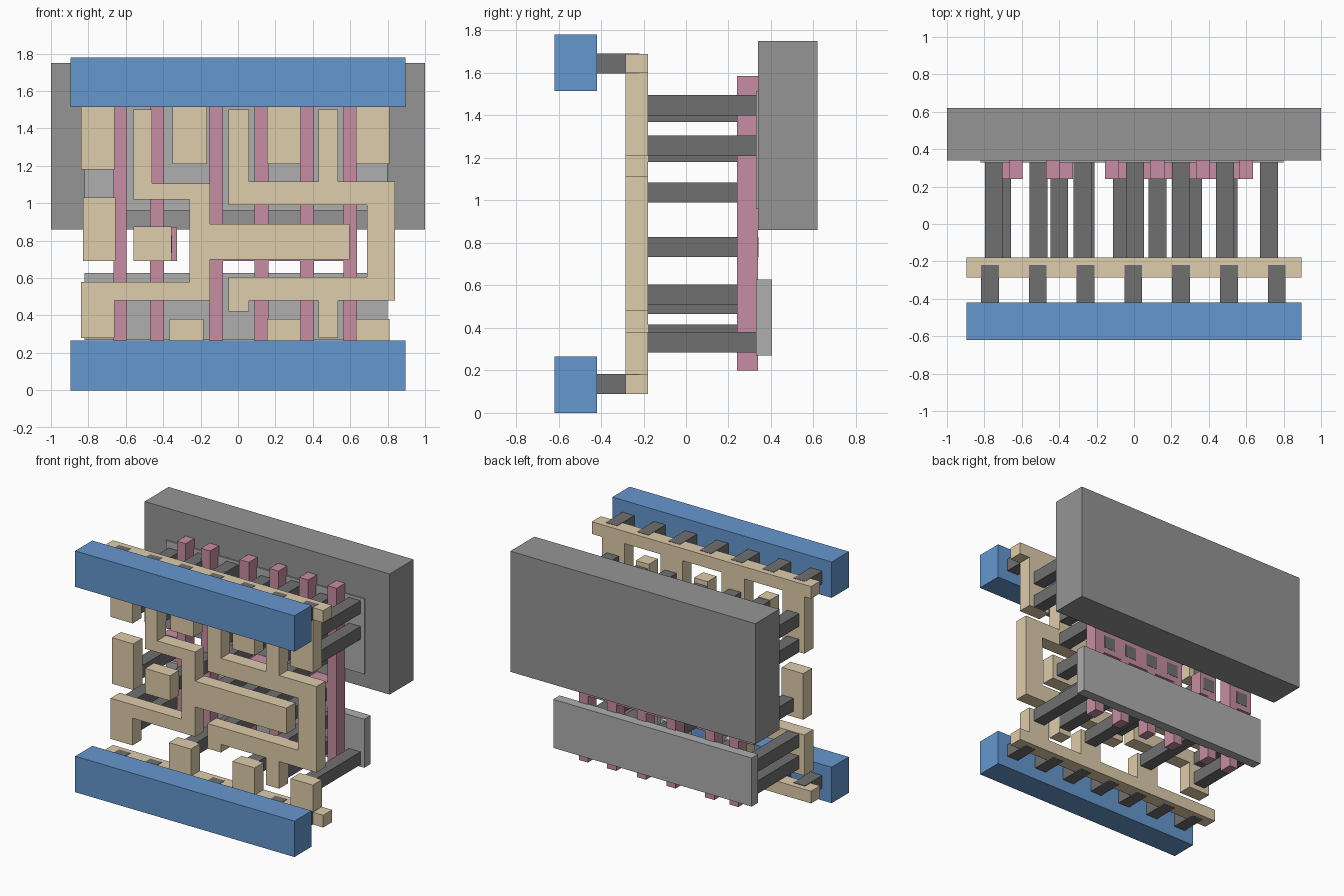
import bpy, bmesh

if "Cube" in bpy.data.objects:
    bpy.data.objects.remove(bpy.data.objects["Cube"])


def material(name, rgb):
    m = bpy.data.materials.new(name)
    m.diffuse_color = (*rgb, 1)
    m.use_nodes = True
    m.node_tree.nodes["Principled BSDF"].inputs["Base Color"].default_value = m.diffuse_color
    return m


BLUE = material("blue_metal", (0.13, 0.31, 0.62))
TAN = material("tan_metal", (0.74, 0.61, 0.41))
PINK = material("pink_gate", (0.57, 0.27, 0.36))
DARK = material("dark_contact", (0.16, 0.16, 0.16))
WELL = material("well_grey", (0.30, 0.30, 0.30))
LIGHT = material("light_grey", (0.43, 0.43, 0.43))


def build(name, outlines, y0, y1, mat):
    """Extrude one or more (x, z) outlines from y0 to y1 into one object."""
    bm = bmesh.new()
    for pts in outlines:
        face = bm.faces.new([bm.verts.new((x, y0, z)) for x, z in pts])
        ext = bmesh.ops.extrude_face_region(bm, geom=[face])
        moved = [v for v in ext["geom"] if isinstance(v, bmesh.types.BMVert)]
        bmesh.ops.translate(bm, verts=moved, vec=(0, y1 - y0, 0))
    bmesh.ops.recalc_face_normals(bm, faces=bm.faces)
    me = bpy.data.meshes.new(name)
    bm.to_mesh(me)
    bm.free()
    me.materials.append(mat)
    ob = bpy.data.objects.new(name, me)
    bpy.context.collection.objects.link(ob)
    return ob


def rect(x0, x1, z0, z1):
    return [(x0, z0), (x1, z0), (x1, z1), (x0, z1)]


def square(x, z, s=0.095):
    """Contact outline centred on x, starting at height z."""
    return rect(x - s / 2, x + s / 2, z, z + s)


def comb(x0, x1, outer, inner, tabs):
    """Rail from outer to inner height, with tabs (x0, x1, z) off the inner side."""
    pts = [(x1, outer), (x0, outer), (x0, inner)]
    for a, b, z in tabs:
        pts += [(a, inner), (a, z), (b, z), (b, inner)]
    return pts + [(x1, inner)]


# Power rails
build("upper_power_rail", [rect(-.895, .895, 1.515, 1.78)], -.62, -.42, BLUE)
build("lower_power_rail", [rect(-.895, .895, 0, .265)], -.62, -.42, BLUE)

# Short vias joining the rails to the local wiring
for name, z in (("upper_vias", 1.597), ("lower_vias", .089)):
    build(name, [square(-.77 + .2555 * i, z) for i in range(7)], -.42, -.22, DARK)

# Local wiring: toothed rails, routed wires and input pads
TA, TB = -.285, -.18
build("upper_toothed_rail", [comb(-.895, .895, 1.69, 1.60, [
    (-.84, -.66, 1.18), (-.35, -.165, 1.21), (.155, .335, 1.21), (.63, .81, 1.21)])],
    TA, TB, TAN)
build("lower_toothed_rail", [comb(-.895, .895, .09, .18, [
    (-.365, -.185, .38), (.155, .335, .38), (.63, .81, .38)])], TA, TB, TAN)
build("inner_wire", [[
    (-.56, 1.50), (-.56, 1.02), (-.26, 1.02), (-.26, .58), (-.84, .58), (-.84, .28),
    (-.66, .28), (-.66, .48), (-.15, .48), (-.15, .70), (.595, .70), (.595, .89),
    (-.15, .89), (-.15, 1.105), (-.46, 1.105), (-.46, 1.50)]], TA, TB, TAN)
build("output_wire", [[
    (-.05, 1.5), (-.05, .99), (.69, .99), (.69, .605), (-.05, .605), (-.05, .42),
    (.06, .42), (.06, .48), (.43, .48), (.43, .28), (.535, .28), (.535, .48),
    (.84, .48), (.84, 1.115), (.535, 1.115), (.535, 1.5), (.43, 1.5), (.43, 1.115),
    (.06, 1.115), (.06, 1.5)]], TA, TB, TAN)
build("left_input_pad", [rect(-.83, -.655, .69, 1.03)], TA, TB, TAN)
build("right_input_pad", [rect(-.56, -.355, .69, .875)], TA, TB, TAN)

# Gate strips: two single gates with side pads, four joined by a cross bar
GA, GB, LO, HI, P0, P1 = .24, .34, .20, 1.585, .69, .87
build("left_gate", [[(-.665, LO), (-.595, LO), (-.595, HI), (-.665, HI), (-.665, P1),
                     (-.79, P1), (-.79, P0), (-.665, P0)]], GA, GB, PINK)
build("second_gate", [[(-.47, LO), (-.395, LO), (-.395, P0), (-.325, P0), (-.325, P1),
                       (-.395, P1), (-.395, HI), (-.47, HI)]], GA, GB, PINK)
spans = [(x - .037, x + .037) for x in (-.117, .125, .368, .6)]
above = [p for a, b in spans for p in ((a, P1), (a, HI), (b, HI), (b, P1))]
below = [p for a, b in reversed(spans) for p in ((b, P0), (b, LO), (a, LO), (a, P0))]
build("joined_gates", [above + below], GA, GB, PINK)

# Contacts from the wiring down to the gates
build("gate_contacts", [square(x, .733) for x in (-.705, -.40, -.065, .125, .315, .507)],
      TB, GB + .002, DARK)

# Contacts from the wiring down to the active strips
upper = {-.75: (1.18, 1.37), -.51: (1.21, 1.40), -.275: (1.21, 1.40),
         .005: (.99, 1.18, 1.37), .25: (1.21, 1.40), .487: (.99, 1.18, 1.37),
         .722: (1.21, 1.40)}
lower = {-.75: (.32, .48), -.26: (.285,), .005: (.465,), .25: (.285,),
         .487: (.32, .51), .722: (.285,)}
for name, table in (("upper_contacts", upper), ("lower_contacts", lower)):
    build(name, [square(x, z) for x, zs in table.items() for z in zs], TB, .34, DARK)

# Active strips and the well block behind the upper one
build("upper_active_strip", [rect(-.82, .80, .96, 1.515)], .33, .405, LIGHT)
build("lower_active_strip", [rect(-.82, .80, .27, .628)], .33, .405, LIGHT)
build("well_block", [rect(-1, 1, .86, 1.75)], .34, .62, WELL)
